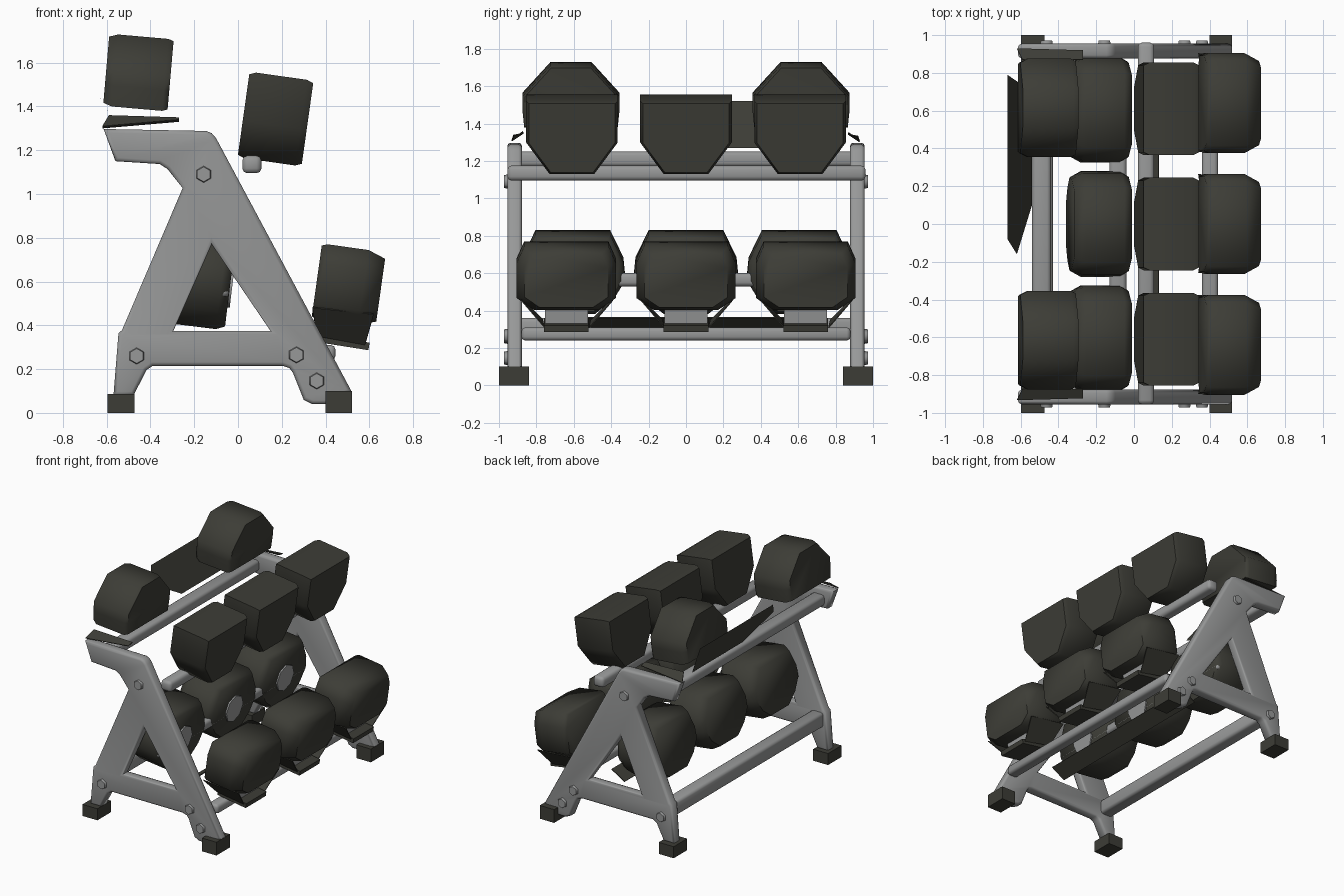
import bpy, bmesh, math
from mathutils import Matrix, Vector

if "Cube" in bpy.data.objects:
    bpy.data.objects.remove(bpy.data.objects["Cube"])


def material(name, col):
    m = bpy.data.materials.new(name)
    m.diffuse_color = (*col, 1)
    m.use_nodes = True
    m.node_tree.nodes["Principled BSDF"].inputs["Base Color"].default_value = m.diffuse_color
    return m


STEEL = material("grey steel", (0.31, 0.315, 0.315))
RUBBER = material("dark rubber", (0.046, 0.046, 0.037))


def finish(name, bm, mat, loc=(0, 0, 0), tilt=0):
    bmesh.ops.recalc_face_normals(bm, faces=bm.faces)
    me = bpy.data.meshes.new(name)
    bm.to_mesh(me)
    bm.free()
    me.materials.append(mat)
    ob = bpy.data.objects.new(name, me)
    ob.location = loc
    ob.rotation_euler = (0, math.radians(tilt), 0)
    bpy.context.collection.objects.link(ob)
    return ob


def box(name, x, y, z, mat, bevel=0.0, segs=2, tilt=0):
    """Box from (min, max) ranges, optionally rounded and tilted about y."""
    bm = bmesh.new()
    bmesh.ops.create_cube(bm, size=1)
    bmesh.ops.scale(bm, vec=(x[1] - x[0], y[1] - y[0], z[1] - z[0]), verts=bm.verts)
    if bevel:
        bmesh.ops.bevel(bm, geom=bm.edges[:], offset=bevel, segments=segs,
                        profile=0.5, affect='EDGES')
    return finish(name, bm, mat, (sum(x) / 2, sum(y) / 2, sum(z) / 2), tilt)


def sheet(name, pts, mat, t=0.006):
    """Thin plate through a few corner points."""
    bm = bmesh.new()
    f = bm.faces.new([bm.verts.new(p) for p in pts])
    f.normal_update()
    n = f.normal.copy()
    if t:
        r = bmesh.ops.extrude_face_region(bm, geom=[f])
        bmesh.ops.translate(bm, vec=n * t,
                            verts=[v for v in r['geom'] if isinstance(v, bmesh.types.BMVert)])
    return finish(name, bm, mat)


def head(name, half, loc, length, c0, c1, tilt):
    """Dumbbell head: mirrored cross-section swept along x with chamfered ends."""
    prof = half + [(-y, z) for y, z in reversed(half)]
    bm = bmesh.new()
    L = length / 2
    rings = []
    for x, s in ((-L, 1 - c0), (-L + c0 * 0.5, 1), (L - c1 * 0.5, 1), (L, 1 - c1)):
        rings.append([bm.verts.new((x, y * s, z * s)) for y, z in prof])
    n = len(prof)
    for a, b in zip(rings, rings[1:]):
        for i in range(n):
            bm.faces.new((a[i], a[(i + 1) % n], b[(i + 1) % n], b[i]))
    bm.faces.new(rings[0])
    bm.faces.new(rings[-1])
    return finish(name, bm, RUBBER, loc, tilt)


# Side frames: A-shaped plate with a triangular opening
OUTER = [(-.614, 1.297), (-.145, 1.288), (-.12, 1.278), (-.10, 1.255), (.518, .10),
         (.40, .04), (.34, .04), (.30, .06), (.25, .185), (.235, .205), (.203, .215),
         (-.39, .215), (-.418, .196), (-.477, .08), (-.569, .08), (-.546, .365),
         (-.53, .378), (-.253, 1.027), (-.322, 1.114), (-.358, 1.137), (-.56, 1.15)]
HOLE = [(-.12, .77), (-.295, .375), (.148, .375)]


def side_frame(name, y):
    cu = bpy.data.curves.new(name, 'CURVE')
    cu.dimensions = '2D'
    cu.fill_mode = 'BOTH'
    cu.extrude, cu.bevel_depth, cu.bevel_resolution, cu.offset = .022, .017, 1, -.017
    for pts in (OUTER, HOLE):
        sp = cu.splines.new('POLY')
        sp.points.add(len(pts) - 1)
        for p, (a, b) in zip(sp.points, pts):
            p.co = (a, b, 0, 1)
        sp.use_cyclic_u = True
    tmp = bpy.data.objects.new(name + "_curve", cu)
    bpy.context.collection.objects.link(tmp)
    dg = bpy.context.evaluated_depsgraph_get()
    me = bpy.data.meshes.new_from_object(tmp.evaluated_get(dg))
    bpy.data.objects.remove(tmp)
    bm = bmesh.new()
    bm.from_mesh(me)
    bmesh.ops.remove_doubles(bm, verts=bm.verts, dist=1e-4)
    bm.transform(Matrix.Translation((0, y, 0)) @ Matrix.Rotation(math.pi / 2, 4, 'X'))
    finish(name, bm, STEEL)


for side, s in (("front", -1), ("back", 1)):
    side_frame(side + "_side_frame", s * .916)
    ys = sorted((s * .84, s * 1.0))
    # Rubber feet
    box(side + "_left_foot", (-.597, -.473), ys, (0, .087), RUBBER)
    box(side + "_right_foot", (.40, .52), ys, (0, .10), RUBBER)
    # Hex bolts
    for i, (x, z) in enumerate([(-.157, 1.09), (-.463, .26), (.267, .265), (.36, .146)]):
        bm = bmesh.new()
        bmesh.ops.create_cone(bm, cap_ends=True, segments=6, radius1=.041, radius2=.034,
                              depth=.03)
        bmesh.ops.rotate(bm, verts=bm.verts,
                         matrix=Matrix.Rotation(-s * math.pi / 2, 3, 'X'))
        finish(f"{side}_bolt_{i}", bm, STEEL, (x, s * .957, z))
    # Curved end strips lying above the top of the frame
    sheet(side + "_end_strip", [(-.62, s * .93, 1.305), (-.27, s * .92, 1.335),
                                (-.27, s * .87, 1.345), (-.59, s * .87, 1.355)], RUBBER)

# Cross beams
box("top_rear_beam", (-.54, -.44), (-.9, .9), (1.17, 1.25), STEEL, .02)
box("top_front_beam", (.02, .107), (-.955, .96), (1.095, 1.175), STEEL, .022)
box("middle_beam", (-.13, -.04), (-.87, .87), (.53, .60), STEEL, .02)
box("low_front_beam", (.36, .445), (-.88, .88), (.24, .31), STEEL, .02)
box("low_rear_beam", (-.53, -.43), (-.9, .9), (.25, .36), STEEL, .02)

# Long rubber tray liners
sheet("top_rear_liner", [(-.67, -.08, 1.52), (-.67, .79, 1.52), (-.54, .70, 1.27),
                         (-.54, .10, 1.27), (-.62, -.16, 1.424)], RUBBER, 0)
sheet("low_inner_liner", [(.02, -.75, .30), (.02, .70, .30), (.13, .70, .365),
                          (.13, -.75, .365)], RUBBER)

# Cross-sections (y, z) of the half heads, top to bottom
TOP_REAR = [(.11, .165), (.26, 0), (.26, -.07), (.25, -.165)]
TOP_FRONT = [(.245, .195), (.245, -.03), (.12, -.20)]
LOW_REAR = [(.20, .215), (.27, .07), (.28, -.03), (.22, -.13), (.12, -.21)]
LOW_FRONT = [(.225, .18), (.265, .09), (.265, -.10), (.17, -.165)]

for i, k in enumerate((-1, 0, 1)):
    # Upper tier (the middle rear head is absent)
    if k:
        head(f"top_rear_head_{i}", TOP_REAR, (-.455, k * .615, 1.555), .295, .08, .05, 5)
    head(f"top_front_head_{i}", TOP_FRONT, (.172, k * .61, 1.345), .295, .06, .06, 8)
    # Lower tier
    head(f"low_rear_head_{i}", LOW_REAR, (-.187, k * .605, .605), .305, .12, .08, 7)
    y = k * .64
    head(f"low_front_head_{i}", LOW_FRONT, (.505, y, .575), .295, .05, .16, 8)
    # Handle plate on the inner face of the rear head
    bm = bmesh.new()
    bmesh.ops.create_cone(bm, cap_ends=True, segments=8, radius1=.10, radius2=.10, depth=.012)
    bmesh.ops.rotate(bm, verts=bm.verts, matrix=Matrix.Rotation(math.pi / 2, 3, 'Y'))
    finish(f"handle_plate_{i}", bm, STEEL, (-.032, k * .605, .58), 7)
    # Saddle under the front head: steel block, rubber pad and angled flaps
    box(f"saddle_block_{i}", (.40, .54), (y - .115, y + .115), (.33, .44), STEEL, tilt=8)
    box(f"saddle_pad_{i}", (.36, .60), (y - .12, y + .12), (.305, .34), RUBBER, tilt=9)
    for s in (-1, 1):
        sheet(f"saddle_flap_{i}_{'a' if s < 0 else 'b'}",
              [(.34, y + s * .26, .48), (.62, y + s * .24, .45),
               (.58, y + s * .12, .31), (.36, y + s * .13, .35)], RUBBER)

# Smooth shading with sharp edges kept
for ob in bpy.context.scene.objects:
    ob.select_set(True)
    bpy.context.view_layer.objects.active = ob
bpy.ops.object.shade_smooth_by_angle(angle=math.radians(62))
